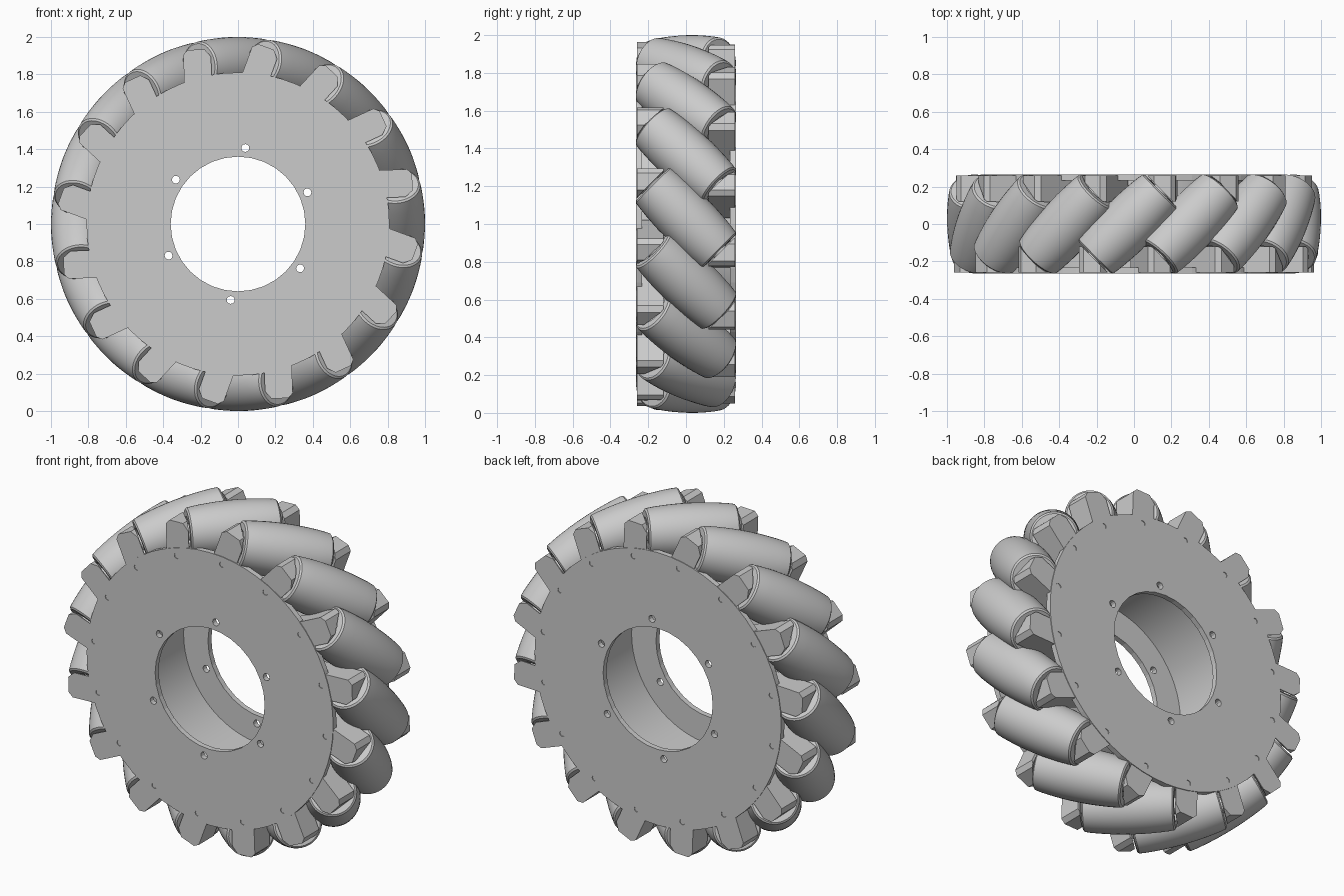
import bpy, bmesh, math
from mathutils import Matrix, Vector

if "Cube" in bpy.data.objects:
    bpy.data.objects.remove(bpy.data.objects["Cube"])

COUNT = 16                       # rollers around the wheel
PHASE = math.radians(20.3)       # angle of the first roller
AXIS_R = 0.85                    # roller axle distance from wheel centre
CENTRE = Matrix.Translation((0, 0, 1))

grey = bpy.data.materials.new("light_grey")
grey.use_nodes = True
COLOUR = (0.6, 0.6, 0.6, 1)
grey.diffuse_color = COLOUR
grey.node_tree.nodes["Principled BSDF"].inputs["Base Color"].default_value = COLOUR


def add_object(name, mesh, matrix):
    obj = bpy.data.objects.new(name, mesh)
    bpy.context.collection.objects.link(obj)
    obj.matrix_world = matrix
    return obj


def finish(name, bm, smooth=False):
    bmesh.ops.recalc_face_normals(bm, faces=bm.faces)
    mesh = bpy.data.meshes.new(name)
    bm.to_mesh(mesh)
    bm.free()
    mesh.materials.append(grey)
    if smooth:
        mesh.shade_smooth()
        mesh.set_sharp_from_angle(angle=math.radians(30))
    return mesh


def lathe(name, profile, steps, closed=False):
    """Spin (radius, height) points about the local z axis."""
    bm = bmesh.new()
    verts = [bm.verts.new((r, 0, h)) for r, h in profile]
    pairs = list(zip(verts, verts[1:]))
    if closed:
        pairs.append((verts[-1], verts[0]))
    edges = [bm.edges.new(p) for p in pairs]
    bmesh.ops.spin(bm, geom=verts + edges, axis=(0, 0, 1), cent=(0, 0, 0),
                   angle=math.tau, steps=steps, use_duplicate=False)
    bmesh.ops.remove_doubles(bm, verts=bm.verts, dist=0.0001)
    return finish(name, bm, True)


# Side plate: flat disc with bore, hub holes and bolt holes
def plate_mesh(name, bolt_phase):
    curve = bpy.data.curves.new(name, "CURVE")
    curve.dimensions = "2D"
    curve.fill_mode = "BOTH"
    curve.extrude = 0.016

    def circle(radius, sides, dist=0.0, angle=0.0):
        spline = curve.splines.new("POLY")
        spline.points.add(sides - 1)
        for i, p in enumerate(spline.points):
            a = math.tau * i / sides
            p.co = (dist * math.sin(angle) + radius * math.cos(a),
                    dist * math.cos(angle) + radius * math.sin(a), 0, 1)
        spline.use_cyclic_u = True

    circle(0.81, 64)
    circle(0.36, 32)
    for i in range(6):
        circle(0.021, 12, 0.408, math.radians(5.5 + 60 * i))
    for i in range(COUNT):
        circle(0.017, 10, 0.764, bolt_phase + math.tau * i / COUNT)
    temp = bpy.data.objects.new(name, curve)
    bpy.context.collection.objects.link(temp)
    graph = bpy.context.evaluated_depsgraph_get()
    mesh = bpy.data.meshes.new_from_object(temp.evaluated_get(graph))
    bpy.data.objects.remove(temp)
    mesh.materials.clear()
    mesh.materials.append(grey)
    mesh.shade_flat()
    return mesh


UPRIGHT = Matrix.Rotation(math.radians(90), 4, "X")
for side, y, sign in (("front", -0.248, -1), ("back", 0.248, 1)):
    mesh = plate_mesh(side + "_plate", PHASE + sign * math.radians(14.3))
    add_object(side + "_plate", mesh, CENTRE @ Matrix.Translation((0, y, 0)) @ UPRIGHT)

# Hub drum joining the plates
drum = lathe("hub_drum", [(0.52, -0.24), (0.66, -0.24), (0.66, 0.24), (0.52, 0.24)], 64, True)
add_object("hub_drum", drum, CENTRE @ UPRIGHT)

# Barrel roller, with ends recessed around the axle
HALF = 0.25
body = []
for i in range(13):
    t = -HALF + 2 * HALF * i / 12
    body.append((1.0 - math.hypot(AXIS_R, t * 0.707), t))
cap = [(0.0, HALF - 0.02), (0.08, HALF - 0.02), (0.085, HALF), (0.122, HALF)]
body[0] = (body[0][0], -HALF + 0.008)
body[-1] = (body[-1][0], HALF - 0.008)
profile = [(r, -h) for r, h in cap] + body + cap[::-1]
roller = lathe("roller", profile, 40)
axle = lathe("axle", [(0, -0.29), (0.045, -0.29), (0.045, 0.29), (0, 0.29)], 16)


# Bracket: wedge whose slanted face is square to the roller axle
def bracket_mesh():
    bm = bmesh.new()
    outline = [(-0.258, -0.12), (-0.258, -0.26), (-0.11, -0.26), (-0.11, -0.255), (-0.245, -0.12)]
    base = bm.faces.new([bm.verts.new((x, y, 0.64)) for x, y in outline])
    top = bmesh.ops.extrude_face_region(bm, geom=[base])["geom"]
    bmesh.ops.translate(bm, vec=Vector((0, 0, 0.3)),
                        verts=[v for v in top if isinstance(v, bmesh.types.BMVert)])
    # Clip the crown corners on both sides
    for point, normal in (((-0.258, 0, 0.915), (-1, 0, 1)), ((-0.11, 0, 0.90), (1.2, 0, 1))):
        cut = bmesh.ops.bisect_plane(bm, geom=bm.verts[:] + bm.edges[:] + bm.faces[:],
                                     plane_co=point, plane_no=normal, clear_outer=True)
        rim = [e for e in cut["geom_cut"] if isinstance(e, bmesh.types.BMEdge)]
        bmesh.ops.holes_fill(bm, edges=rim)
    return finish("bracket", bm)


bracket = bracket_mesh()

# Repeat roller, axle and both brackets around the wheel
slant = (Matrix.Translation((0, 0, AXIS_R)) @ Matrix.Rotation(math.radians(-45), 4, "Z")
         @ Matrix.Rotation(math.radians(-90), 4, "X"))
for i in range(COUNT):
    place = CENTRE @ Matrix.Rotation(PHASE + math.tau * i / COUNT, 4, "Y")
    add_object(f"roller_{i + 1}", roller, place @ slant)
    add_object(f"axle_{i + 1}", axle, place @ slant)
    add_object(f"front_bracket_{i + 1}", bracket, place)
    add_object(f"back_bracket_{i + 1}", bracket, place @ Matrix.Rotation(math.pi, 4, "Z"))
